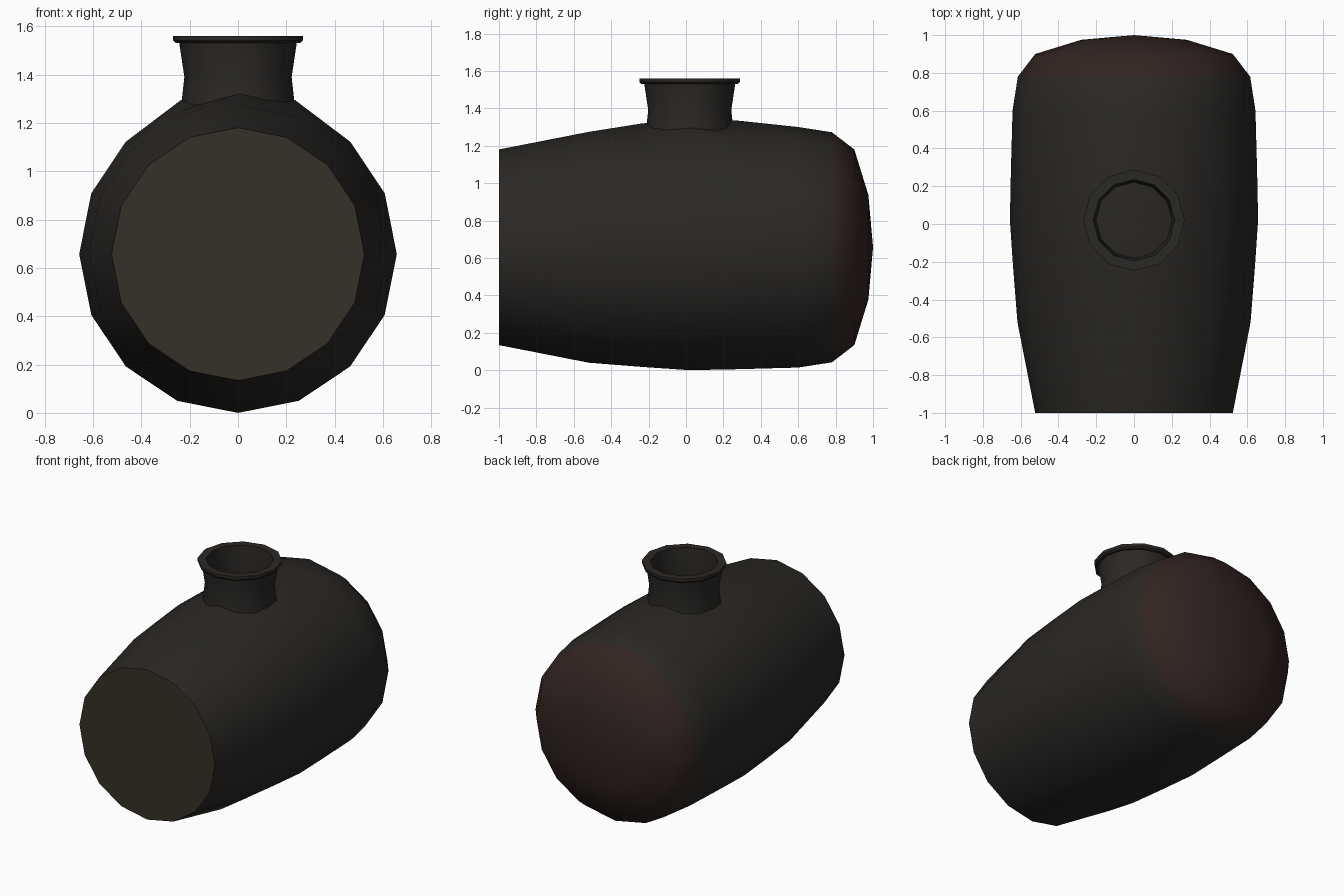
import bpy, bmesh
from math import sin, cos, pi, radians

if "Cube" in bpy.data.objects:
    bpy.data.objects.remove(bpy.data.objects["Cube"])

CZ = 0.657      # height of the barrel axis
NECK_Y = 0.02   # neck position along the barrel


def material(name, rgb):
    m = bpy.data.materials.new(name)
    m.diffuse_color = (*rgb, 1)
    m.use_nodes = True
    m.node_tree.nodes["Principled BSDF"].inputs["Base Color"].default_value = m.diffuse_color
    return m


def finish(bm, name, mats, angle):
    bmesh.ops.recalc_face_normals(bm, faces=bm.faces)
    mesh = bpy.data.meshes.new(name)
    bm.to_mesh(mesh)
    bm.free()
    for m in mats:
        mesh.materials.append(m)
    ob = bpy.data.objects.new(name, mesh)
    bpy.context.collection.objects.link(ob)
    bpy.ops.object.select_all(action='DESELECT')
    ob.select_set(True)
    bpy.context.view_layer.objects.active = ob
    bpy.ops.object.shade_smooth_by_angle(angle=radians(angle))
    return ob


def bridge(bm, a, b, mat=0):
    n = len(a)
    for i in range(n):
        bm.faces.new((a[i], a[(i + 1) % n], b[(i + 1) % n], b[i])).material_index = mat


dark = material("dark_shell", (0.024, 0.021, 0.018))
brown = material("brown_front", (0.036, 0.030, 0.021))
red = material("reddish_back", (0.032, 0.018, 0.015))

# barrel body: 16-sided rings (y, radius) along y, flat front, domed back
profile = [(-1, .523), (-.52, .617), (-.23, .64), (.02, .657), (.27, .652),
           (.6, .643), (.78, .615), (.9, .523), (.975, .28)]
N = 16
bm = bmesh.new()
rings = []
for y, r in profile:
    rings.append([bm.verts.new((r * sin(2 * pi * i / N), y, CZ + r * cos(2 * pi * i / N)))
                  for i in range(N)])
# raised shoulder where the neck meets the barrel
for k, crest in ((2, 1.32), (3, 1.325), (4, 1.335)):
    rings[k][0].co.z = crest
for i, x in ((1, .235), (N - 1, -.235)):
    rings[3][i].co.x = x
    rings[3][i].co.z = 1.295
for k in range(len(rings) - 1):
    bridge(bm, rings[k], rings[k + 1], 2 if k >= 6 else 0)
bm.faces.new(rings[0]).material_index = 1
apex = bm.verts.new((0, 1, CZ))
for i in range(N):
    bm.faces.new((rings[-1][i], rings[-1][(i + 1) % N], apex)).material_index = 2
finish(bm, "barrel_body", [dark, brown, red], 40)

# neck with flared rim and open bore: 12-sided rings (radius, z)
section = [(.235, 1.25), (.232, 1.30), (.222, 1.39), (.243, 1.53), (.258, 1.53),
           (.268, 1.54), (.268, 1.56), (.215, 1.56), (.213, 1.53), (.20, 1.39), (.21, 1.25)]
M = 12
bm = bmesh.new()
loops = [[bm.verts.new((r * sin(2 * pi * i / M), NECK_Y + r * cos(2 * pi * i / M), z))
          for i in range(M)] for r, z in section]
for k in range(len(loops)):
    bridge(bm, loops[k], loops[(k + 1) % len(loops)])
finish(bm, "neck", [dark], 35)
